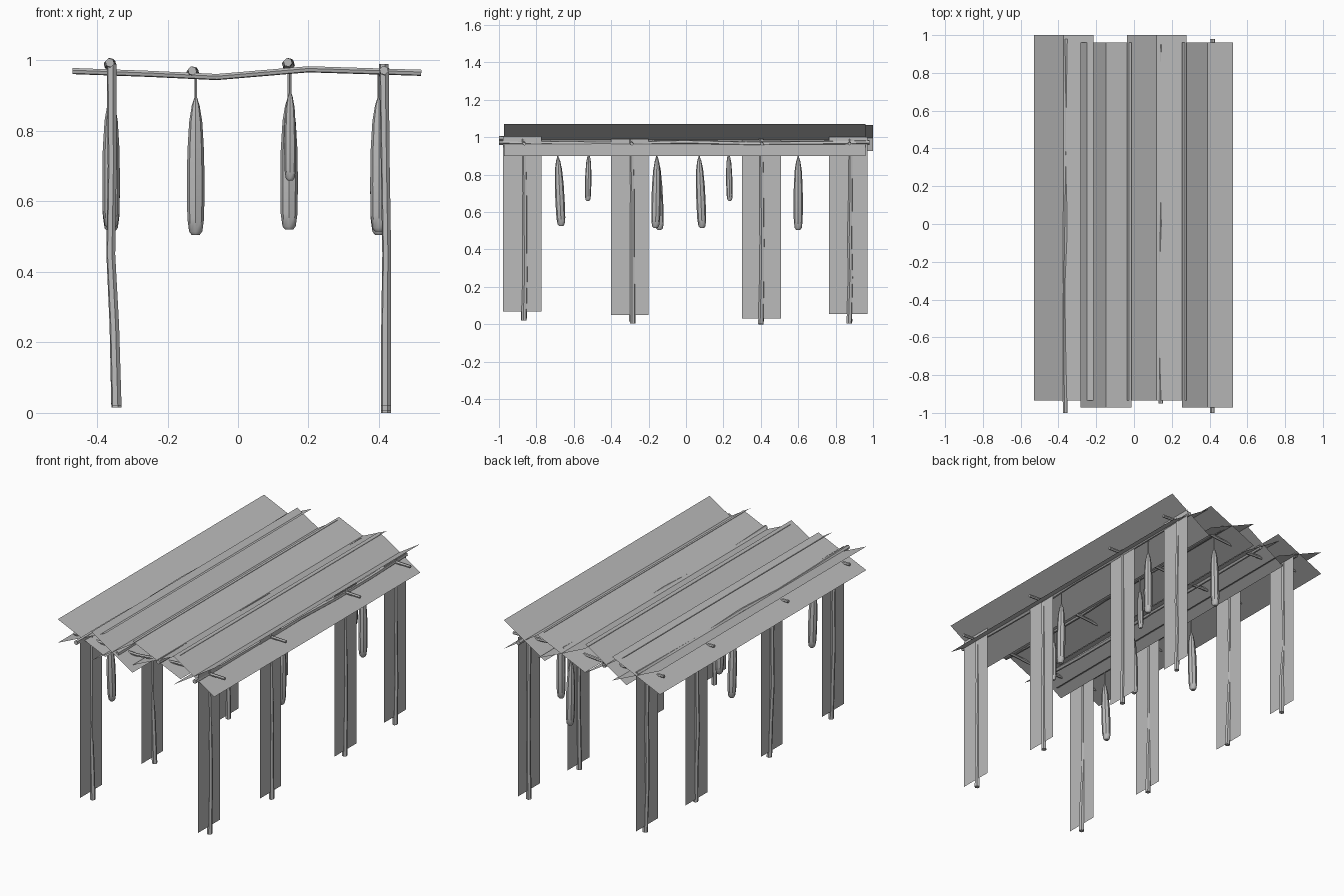
import bpy, bmesh, math, random
from mathutils import Vector

if "Cube" in bpy.data.objects:
    bpy.data.objects.remove(bpy.data.objects["Cube"])

random.seed(4)
grey = bpy.data.materials.new("weathered_grey")
grey.diffuse_color = (0.5, 0.5, 0.5, 1)
grey.use_nodes = True
grey.node_tree.nodes["Principled BSDF"].inputs["Base Color"].default_value = grey.diffuse_color


def finish(bm, name, smooth=True):
    me = bpy.data.meshes.new(name)
    bm.to_mesh(me)
    bm.free()
    ob = bpy.data.objects.new(name, me)
    bpy.context.collection.objects.link(ob)
    me.materials.append(grey)
    if smooth:
        bpy.ops.object.select_all(action='DESELECT')
        ob.select_set(True)
        bpy.context.view_layer.objects.active = ob
        bpy.ops.object.shade_smooth_by_angle(angle=math.radians(40))
    return ob


def tube(name, points, radii, sides=6):
    """Closed tube with a ring of vertices at every path point."""
    bm = bmesh.new()
    axis = (Vector(points[-1]) - Vector(points[0])).normalized()
    u = axis.orthogonal().normalized()
    v = axis.cross(u)
    rings = []
    for p, r in zip(points, radii):
        ring = []
        for i in range(sides):
            a = 2 * math.pi * i / sides
            ring.append(bm.verts.new(Vector(p) + r * (math.cos(a) * u + math.sin(a) * v)))
        rings.append(ring)
    for a, b in zip(rings, rings[1:]):
        for i in range(sides):
            j = (i + 1) % sides
            bm.faces.new((a[i], a[j], b[j], b[i]))
    bm.faces.new(rings[0][::-1])
    bm.faces.new(rings[-1])
    return finish(bm, name)


def sheet(name, corners):
    """Single flat leaf card."""
    bm = bmesh.new()
    bm.faces.new([bm.verts.new(c) for c in corners])
    return finish(bm, name, False)


# Roof: four pairs of leaf cards crossed in an X along the length
for cx, cz, hw, hz, y0, y1 in (
    (-0.372, 0.995, 0.157, 0.07, -0.935, 1.0),
    (-0.147, 0.985, 0.135, 0.085, -0.972, 0.96),
    (0.12, 0.995, 0.157, 0.07, -0.935, 1.0),
    (0.39, 0.985, 0.135, 0.085, -0.972, 0.96),
):
    for s in (1, -1):
        a, b = (cx - hw, cz + s * hz), (cx + hw, cz - s * hz)
        ring = [(a[0], y0, a[1]), (b[0], y0, b[1]), (b[0], y1, b[1]), (a[0], y1, a[1])]
        sheet("roof_leaf_card", ring)

# Posts, the leaf card hanging on each, and the cross rails above them
bays = (
    # post y, card y0, card y1, card bottom, card top, post bottom
    (-0.865, -0.978, -0.772, 0.068, 1.005, 0.02),
    (-0.29, -0.40, -0.20, 0.05, 0.99, 0.005),
    (0.405, 0.30, 0.507, 0.032, 0.985, 0.0),
    (0.875, 0.765, 0.97, 0.055, 1.0, 0.005),
)
for py, y0, y1, zb, zt, foot in bays:
    for name, x, bend in (("left", -0.357, (0.012, 0.006, -0.004, 0.0, -0.002)),
                          ("right", 0.418, (0.002, 0.002, 0.004, 0.0, -0.004))):
        card_x = x + 0.005
        sheet(name + "_post_leaf_card",
              [(card_x, y0, zb), (card_x, y1, zb), (card_x, y1, zt), (card_x, y0, zt)])
        f = foot if name == "right" else max(foot, 0.015)
        heights = (f, 0.25, 0.45, 0.7, 0.99)
        path = [(x + b, py + random.uniform(-0.006, 0.006), z) for b, z in zip(bend, heights)]
        tube(name + "_post", path, (0.015, 0.014, 0.013, 0.013, 0.014))
    rail = ((-0.47, 0.97), (-0.25, 0.962), (-0.06, 0.953), (0.2, 0.975), (0.52, 0.965))
    tube("cross_rail", [(x, py, z) for x, z in rail], [0.009] * 5)

# Long rails under the roof
for x, z, y0, y1 in ((-0.363, 0.99, -1.0, 0.98), (-0.128, 0.966, -0.95, 0.95),
                     (0.143, 0.99, -0.95, 0.95), (0.415, 0.968, -1.0, 0.98)):
    ys = [y0 + (y1 - y0) * i / 6 for i in range(7)]
    path = [(x + 0.006 * math.sin(3 * y), y, z + 0.005 * math.cos(7 * y)) for y in ys]
    tube("long_rail", path, [0.013] * 7)

# Hanging gourds on thin stems: profile of (fraction of length, fraction of radius)
profile = ((0, 0.45), (0.025, 0.75), (0.12, 0.95), (0.35, 1.0), (0.6, 0.95),
           (0.82, 0.75), (0.94, 0.45), (1, 0.15))


def gourd(name, x, y, bottom, top, radius, lean):
    path = [(x, y + lean * (1 - t), bottom + t * (top - bottom)) for t, _ in profile]
    tube(name, path, [radius * r for _, r in profile], 8)
    tube(name + "_stem", [(x, y, top - 0.01), (x, y, 0.975)], [0.004, 0.004], 5)


for x, y, bottom, lean in ((-0.36, -0.685, 0.525, 0.018), (-0.36, 0.07, 0.515, 0.016),
                           (-0.12, -0.157, 0.505, 0.016), (0.145, 0.87, 0.52, 0.01),
                           (0.40, -0.155, 0.515, -0.008), (0.40, 0.60, 0.505, 0.0)):
    gourd("large_gourd", x, y, bottom, 0.895, 0.025, lean)
for x, y in ((0.148, -0.52), (0.148, 0.228)):
    gourd("small_gourd", x, y, 0.66, 0.91, 0.017, -0.005 if y < 0 else 0.006)
